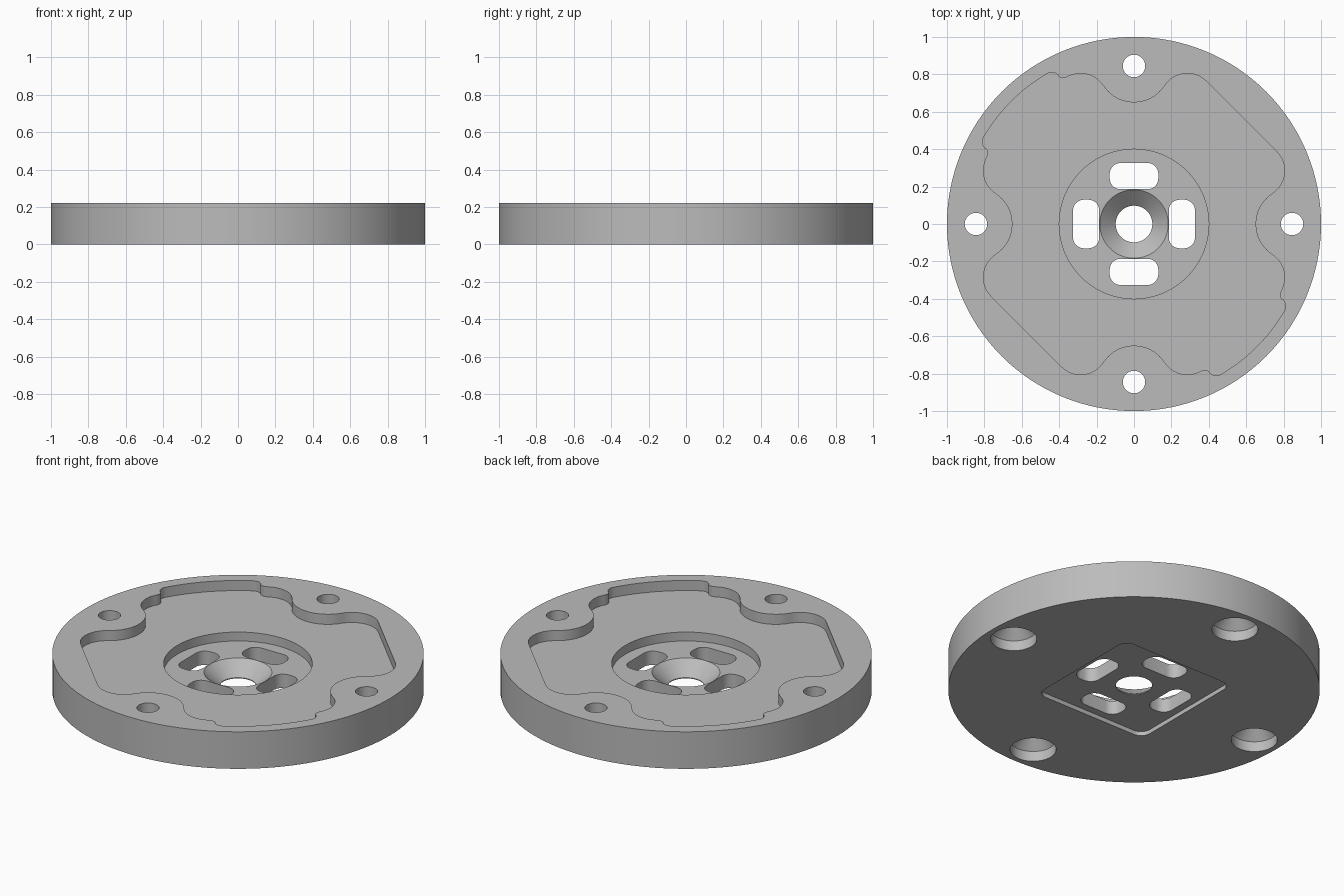
import bpy, bmesh
from math import sin, cos, pi, radians

if "Cube" in bpy.data.objects:
    bpy.data.objects.remove(bpy.data.objects["Cube"], do_unlink=True)

HEIGHT = 0.22
POCKET_Z, RECESS_Z, UNDERSIDE_Z = 0.16, 0.107, 0.025
ABOVE, BELOW = 0.4, -0.2

metal = bpy.data.materials.new("plain grey")
metal.use_nodes = True
grey = (0.5, 0.5, 0.5, 1)
metal.diffuse_color = grey
metal.node_tree.nodes["Principled BSDF"].inputs["Base Color"].default_value = grey


def arc(cx, cy, r, start, end, step=6):
    n = max(2, round(abs(end - start) / step))
    angles = [radians(start + (end - start) * i / n) for i in range(n + 1)]
    return [(cx + r * cos(a), cy + r * sin(a)) for a in angles]


def circle(r, cx=0, cy=0, n=64):
    return [(cx + r * cos(2 * pi * i / n), cy + r * sin(2 * pi * i / n)) for i in range(n)]


def rounded_box(hx, hy, r, cx=0, cy=0):
    corners = ((1, 1), (-1, 1), (-1, -1), (1, -1))
    return [p for i, (sx, sy) in enumerate(corners)
            for p in arc(cx + sx * (hx - r), cy + sy * (hy - r), r, 90 * i, 90 * i + 90, 10)]


def loft(name, sections):
    """Solid through a stack of (outline, z) sections."""
    bm = bmesh.new()
    rings = [[bm.verts.new((x, y, z)) for x, y in outline] for outline, z in sections]
    n = len(rings[0])
    for low, high in zip(rings, rings[1:]):
        for i in range(n):
            j = (i + 1) % n
            bm.faces.new((low[i], low[j], high[j], high[i]))
    bm.faces.new(rings[0][::-1])
    bm.faces.new(rings[-1])
    bmesh.ops.recalc_face_normals(bm, faces=bm.faces)
    mesh = bpy.data.meshes.new(name)
    bm.to_mesh(mesh)
    bm.free()
    mesh.materials.append(metal)
    obj = bpy.data.objects.new(name, mesh)
    bpy.context.collection.objects.link(obj)
    return obj


plate = loft("round_plate", [(circle(1, n=128), 0), (circle(1, n=128), HEIGHT)])
bpy.context.view_layer.objects.active = plate


def cut(sections):
    cutter = loft("cutter", sections)
    cutter.hide_render = True
    mod = plate.modifiers.new("cut", "BOOLEAN")
    mod.operation, mod.solver, mod.object = "DIFFERENCE", "EXACT", cutter
    bpy.ops.object.modifier_apply(modifier=mod.name)
    bpy.data.objects.remove(cutter, do_unlink=True)


# Pocket outline: lobes around the screw holes, one chord corner, one arc corner
half = arc(0.845, 0, 0.195, 237, 123)
half += arc(0.66, 0.285, 0.145, -57, 45) + arc(0.285, 0.66, 0.145, 45, 147)
half += arc(0, 0.845, 0.195, -33, -147)
wave = arc(-0.285, 0.66, 0.145, 33, 120) + arc(-0.378, 0.82, 0.04, 300, 224, 12)
wave += arc(-0.44, 0.76, 0.05, 44, 120, 12) + arc(0, 0, 0.928, 121, 135, 3)
half += wave + [(-y, -x) for x, y in reversed(wave[:-1])]
raw = half + [(-x, -y) for x, y in half]
pocket = [p for p, q in zip(raw, raw[1:] + raw[:1])
          if abs(p[0] - q[0]) + abs(p[1] - q[1]) > 0.003]
cut([(pocket, POCKET_Z), (pocket, ABOVE)])

# Round recess in the middle and square recess underneath
cut([(circle(0.4), RECESS_Z), (circle(0.4), ABOVE)])
square = rounded_box(0.37, 0.37, 0.06)
cut([(square, BELOW), (square, UNDERSIDE_Z)])

# Central countersunk hole
cut([(circle(0.098), BELOW), (circle(0.098), 0.03),
     (circle(0.183), RECESS_Z), (circle(0.183), ABOVE)])

# Four slots and four screw holes countersunk from below
for dx, dy in ((1, 0), (0, 1), (-1, 0), (0, -1)):
    slot = rounded_box(0.07 + 0.06 * abs(dy), 0.07 + 0.06 * abs(dx), 0.058,
                       0.256 * dx, 0.256 * dy)
    cut([(slot, BELOW), (slot, ABOVE)])
    x, y = 0.845 * dx, 0.845 * dy
    wide, narrow = circle(0.124, x, y, 48), circle(0.06, x, y, 48)
    cut([(wide, BELOW), (wide, 0.06), (narrow, 0.125), (narrow, ABOVE)])

plate.select_set(True)
bpy.ops.object.shade_smooth_by_angle(angle=radians(25))
